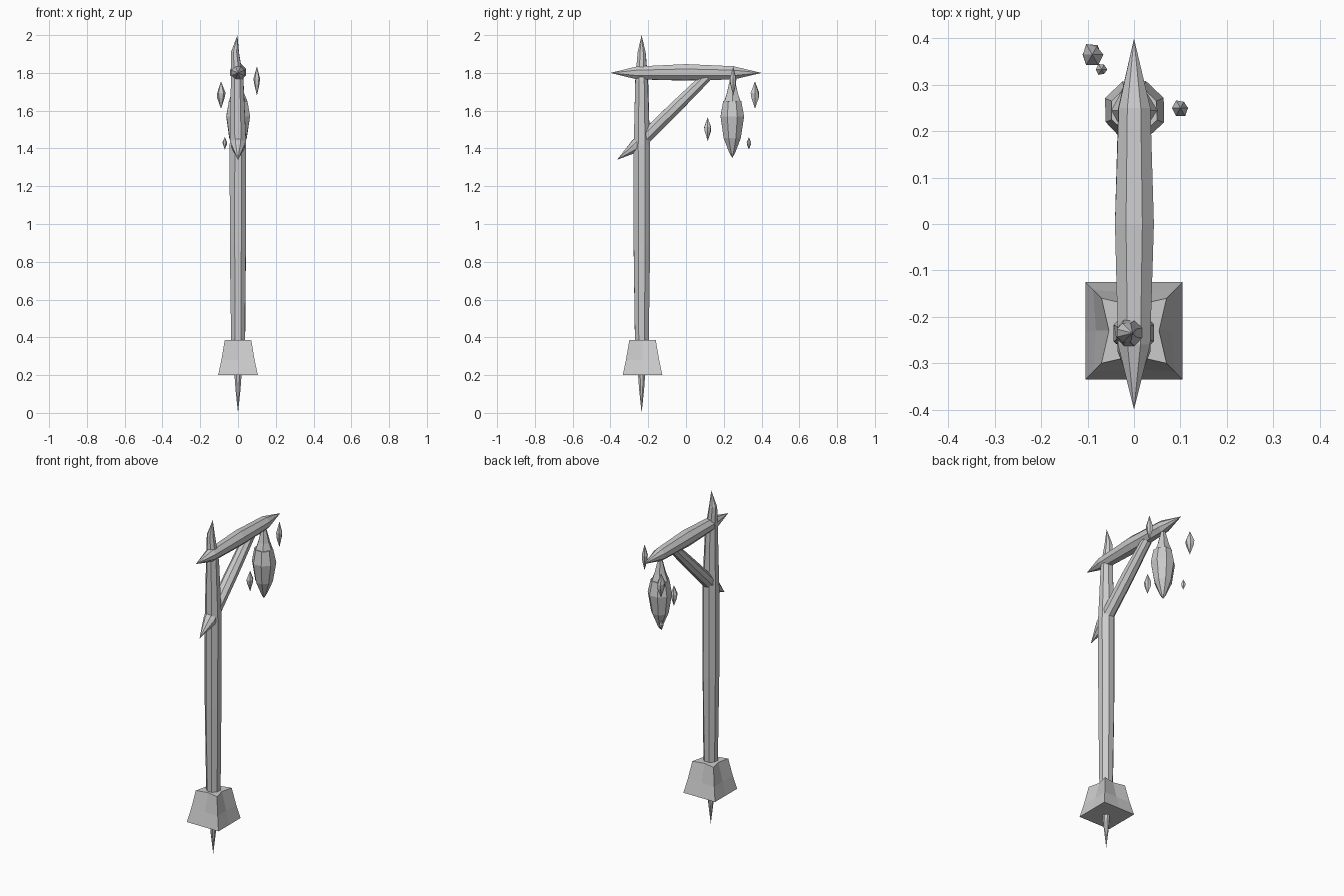
import bpy, bmesh, math, random
from mathutils import Vector

if "Cube" in bpy.data.objects:
    bpy.data.objects.remove(bpy.data.objects["Cube"])

random.seed(4)


def finish(name, bm):
    bmesh.ops.recalc_face_normals(bm, faces=bm.faces)
    me = bpy.data.meshes.new(name)
    bm.to_mesh(me)
    bm.free()
    ob = bpy.data.objects.new(name, me)
    bpy.context.collection.objects.link(ob)
    return ob


def spindle(name, rings, sides=8, jitter=0.0, turn=0.5):
    """Skin rings of (x, y, z, radius) along a path; radius 0 makes a point."""
    bm = bmesh.new()
    axis = (Vector(rings[-1][:3]) - Vector(rings[0][:3])).normalized()
    u = axis.cross(Vector((1, 0, 0))).normalized()
    v = axis.cross(u)
    prev = None
    for x, y, z, r in rings:
        c = Vector((x, y, z))
        if r == 0:
            ring = [bm.verts.new(c)]
        else:
            ring = []
            for i in range(sides):
                a = 2 * math.pi * (i + turn) / sides
                k = r * (1 + random.uniform(-jitter, jitter))
                ring.append(bm.verts.new(c + (u * math.cos(a) + v * math.sin(a)) * k))
        if prev:
            for i in range(sides):
                j = (i + 1) % sides
                quad = [prev[i % len(prev)], prev[j % len(prev)],
                        ring[j % len(ring)], ring[i % len(ring)]]
                bm.faces.new(list(dict.fromkeys(quad)))
        elif len(ring) > 1:
            bm.faces.new(ring)
        prev = ring
    if len(prev) > 1:
        bm.faces.new(prev)
    return finish(name, bm)


# Upright post with a carved point on top
PY = -0.235
spindle("post", [(0, PY, 0.33, 0.039), (0, PY, 0.89, 0.047), (0, PY, 1.42, 0.046),
                 (-0.004, PY, 1.76, 0.036), (-0.016, PY, 1.91, 0.022),
                 (-0.003, PY, 2.0, 0)], 8, 0.05)

# Spike driven into the ground
spindle("ground_spike", [(0, PY, 0.0, 0), (0, PY, 0.12, 0.014), (0, PY, 0.25, 0.024)], 8)

# Stone foot: square flared block with pinched sides
bm = bmesh.new()
prev = None
for z, corner, mid in ((0.2, 0.105, 0.105), (0.28, 0.088, 0.082), (0.385, 0.07, 0.054)):
    ring = []
    for sx, sy in ((1, 1), (0, 1), (-1, 1), (-1, 0), (-1, -1), (0, -1), (1, -1), (1, 0)):
        h = corner if sx and sy else mid
        ring.append(bm.verts.new((sx * h, -0.23 + sy * h, z)))
    if prev:
        for i in range(8):
            bm.faces.new((prev[i], prev[(i + 1) % 8], ring[(i + 1) % 8], ring[i]))
    else:
        bm.faces.new(ring)
    prev = ring
bm.faces.new(prev)
finish("stone_foot", bm)

# Horizontal beam, sharpened at both ends
spindle("cross_beam", [(0, -0.4, 1.8, 0), (0, -0.26, 1.8, 0.037), (0, 0.0, 1.803, 0.046),
                       (0, 0.25, 1.8, 0.037), (0, 0.4, 1.8, 0)], 8, 0.04)

# Diagonal brace with a sharpened lower end
spindle("diagonal_brace", [(0, -0.365, 1.34, 0), (0, -0.265, 1.412, 0.037),
                           (0, -0.05, 1.622, 0.036), (0, 0.11, 1.78, 0.03)], 8, 0.04)

# Hanging lantern body and its tapered hanger
LY = 0.245
spindle("lantern", [(0, LY, 1.35, 0), (0, LY, 1.375, 0.016), (0, LY, 1.455, 0.049),
                    (0, LY, 1.57, 0.068), (0, LY, 1.65, 0.053)], 8, 0.03)
spindle("lantern_hanger", [(0, LY, 1.645, 0.05), (0, LY, 1.69, 0.034),
                           (0, LY, 1.775, 0.012)], 6, 0.04)

# Floating crystal shards: x, y, bottom, top, radius
shards = [(-0.09, 0.365, 1.61, 1.755, 0.023), (0.1, 0.25, 1.68, 1.835, 0.018),
          (-0.07, 0.333, 1.395, 1.46, 0.012), (0.0, 0.115, 1.44, 1.565, 0.02)]
for n, (x, y, lo, hi, r) in enumerate(shards):
    h = hi - lo
    spindle(f"shard_{n + 1}", [(x, y, lo, 0), (x, y, lo + 0.4 * h, r * 0.9),
                               (x, y, lo + 0.58 * h, r), (x, y, hi, 0)], 6, 0.15)
